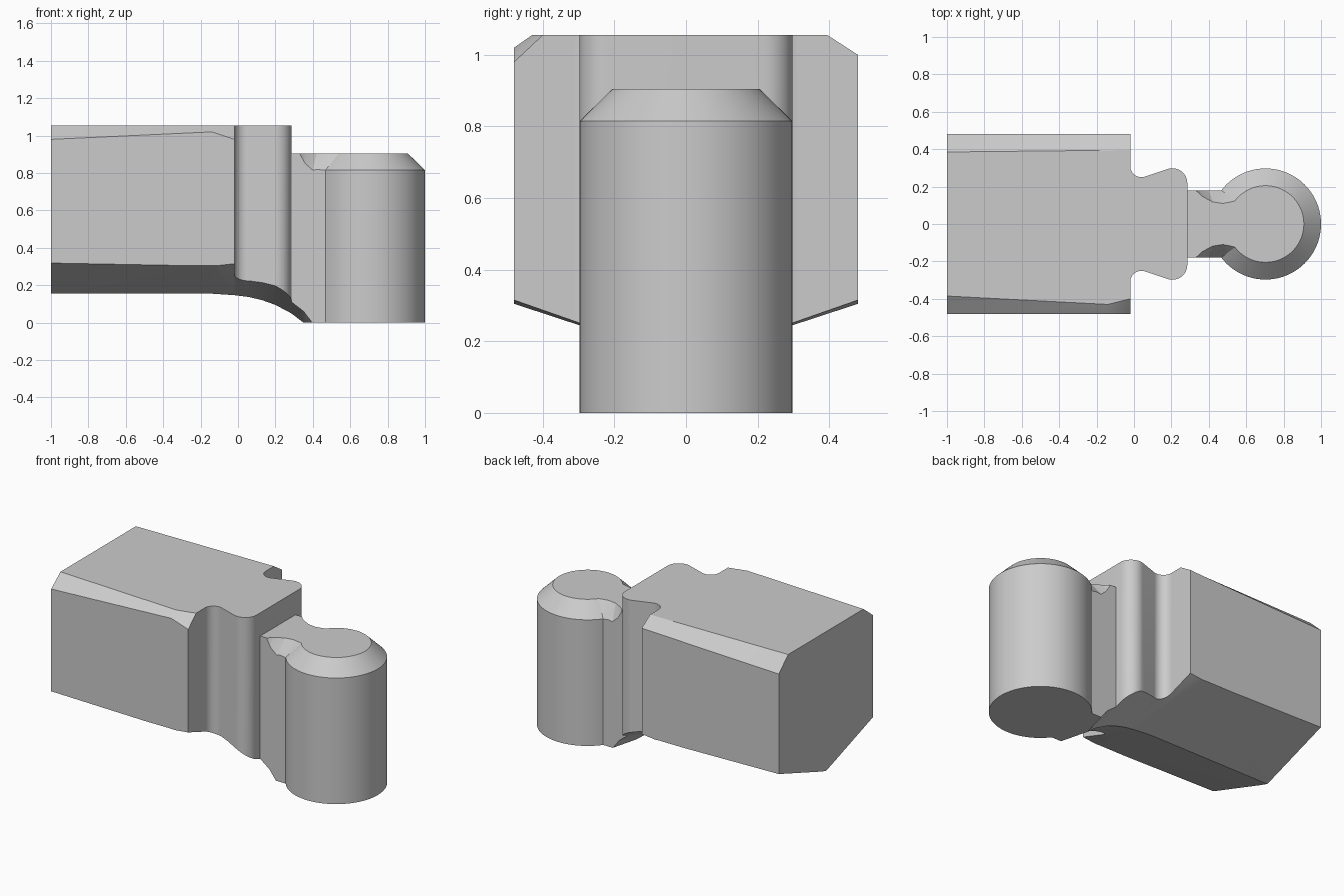
import bpy
import bmesh
from math import cos, sin, pi, radians

if "Cube" in bpy.data.objects:
    bpy.data.objects.remove(bpy.data.objects["Cube"])

grey = bpy.data.materials.new("plain grey")
grey.use_nodes = True
grey.diffuse_color = (0.6, 0.6, 0.6, 1)
grey.node_tree.nodes["Principled BSDF"].inputs["Base Color"].default_value = (0.6, 0.6, 0.6, 1)


def loft(name, rings):
    """Skin a list of closed rings of equal length and cap both ends."""
    bm = bmesh.new()
    loops = [[bm.verts.new(p) for p in ring] for ring in rings]
    n = len(rings[0])
    for a, b in zip(loops, loops[1:]):
        for i in range(n):
            j = (i + 1) % n
            bm.faces.new((a[i], a[j], b[j], b[i]))
    bm.faces.new(loops[0])
    bm.faces.new(loops[-1])
    bmesh.ops.remove_doubles(bm, verts=bm.verts[:], dist=0.0005)
    bmesh.ops.triangulate(bm, faces=[f for f in bm.faces if len(f.verts) == 4])
    bmesh.ops.recalc_face_normals(bm, faces=bm.faces[:])
    mesh = bpy.data.meshes.new(name)
    bm.to_mesh(mesh)
    bm.free()
    obj = bpy.data.objects.new(name, mesh)
    bpy.context.collection.objects.link(obj)
    mesh.materials.append(grey)
    return obj


def arc(cx, cy, r, start, end, steps):
    angles = [radians(start + (end - start) * i / steps) for i in range(steps + 1)]
    return [(cx + r * cos(a), cy + r * sin(a)) for a in angles]


def mirrored(half):
    return half + [(p[0], -p[1], *p[2:]) for p in reversed(half)]


# Underside cutter: V-shaped keel that sweeps down towards the pin
keel = [(-1.1, 0.155, 0.345), (-0.14, 0.155, 0.315), (-0.02, 0.147, 0.35),
        (0.06, 0.137, 0.34), (0.13, 0.12, 0.34), (0.2, 0.095, 0.34),
        (0.285, 0.05, 0.34), (0.35, 0, 0.34), (0.4, -0.065, 0.34)]
cutter = loft("underside_cutter", [
    [(x, -0.6, -0.5), (x, -0.6, c + 0.6 * s), (x, 0, c),
     (x, 0.6, c + 0.6 * s), (x, 0.6, -0.5)] for x, c, s in keel])
cutter.hide_render = True

# Main block with chamfered upper edges
top = 1.055
W = 0.48
stations = [(-1, 0.385, 0.98, 0.385, 0.965),
            (-0.14, 0.43, 1.02, 0.394, 0.995),
            (-0.02, 0.4, 0.98, 0.395, 1.0)]
block = loft("main_block", [
    [(x, -W, 0.05), (x, -W, fz), (x, -fy, top), (x, by, top), (x, W, bz), (x, W, 0.05)]
    for x, fy, fz, by, bz in stations])

# Neck with a hollow fillet and rounded outer corners
outline = mirrored(arc(0.04, 0.31, 0.06, 180, 285, 12) + arc(0.205, 0.218, 0.08, 105, 0, 12))
neck = loft("neck", [[(x, y, z) for x, y in outline] for z in (-0.1, top)])

# Pin and its connecting tongue, with one continuous chamfer around the top
CX, R, RT, Z_MID, Z_TOP = 0.703, 0.297, 0.205, 0.815, 0.905
lower = [(0.285, 0.18, Z_TOP - 0.002), (0.33, 0.18, Z_TOP - 0.002), (0.36, 0.18, 0.85),
         (0.4, 0.18, Z_MID), (0.43, 0.18, 0.82), (0.455, 0.18, Z_MID)]
upper = [(0.285, 0.18), (0.33, 0.18), (0.365, 0.148),
         (0.42, 0.118), (0.475, 0.11), (0.515, 0.117)]
lower += [(x, y, Z_MID) for x, y in arc(CX, 0, R, 142.7, 2, 32)]
upper += arc(CX, 0, RT, 142.7, 2, 32)
lower, upper = mirrored(lower), mirrored(upper)
pin = loft("pin_and_tongue", [
    [(x, y, 0) for x, y, z in lower], lower, [(x, y, Z_TOP) for x, y in upper]])

# Trim the undersides and shade
for obj in (block, neck, pin):
    bpy.ops.object.select_all(action="DESELECT")
    obj.select_set(True)
    bpy.context.view_layer.objects.active = obj
    cut = obj.modifiers.new("underside", "BOOLEAN")
    cut.operation = "DIFFERENCE"
    cut.solver = "EXACT"
    cut.object = cutter
    bpy.ops.object.modifier_apply(modifier=cut.name)
    bpy.ops.object.shade_smooth_by_angle(angle=pi / 7)

bpy.data.objects.remove(cutter)
